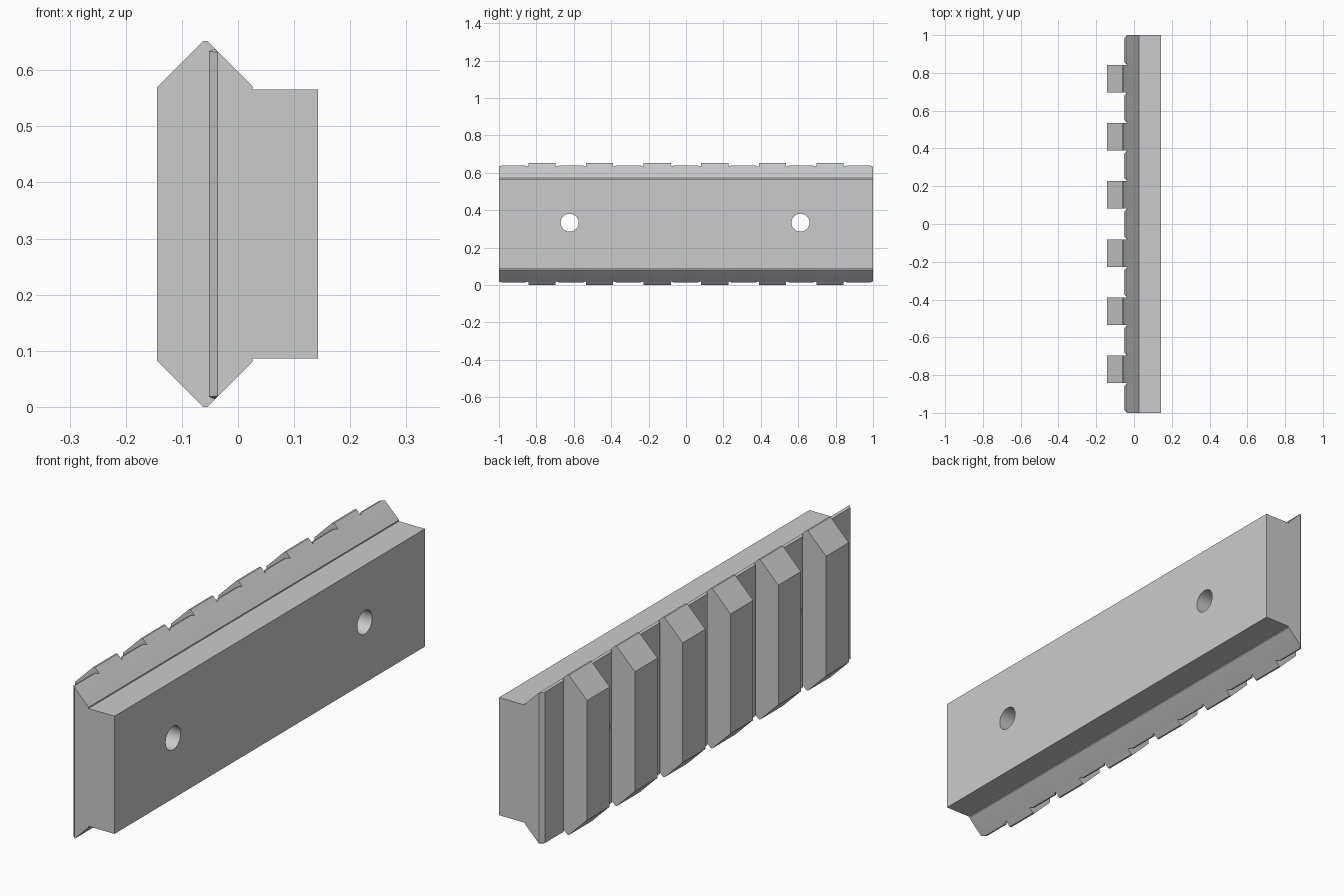
import bpy, bmesh, math
from mathutils import Matrix

if "Cube" in bpy.data.objects:
    bpy.data.objects.remove(bpy.data.objects["Cube"])

MID = 0.326  # height of the symmetry plane

grey = bpy.data.materials.new("plain grey")
grey.diffuse_color = (0.6, 0.6, 0.6, 1)
grey.use_nodes = True
grey.node_tree.nodes["Principled BSDF"].inputs["Base Color"].default_value = grey.diffuse_color


def loft(name, sections):
    """Skin closed sections, each (y, upper half profile of (x, z)), mirrored about MID."""
    bm = bmesh.new()
    rings = []
    for y, half in sections:
        ring = half + [(x, 2 * MID - z) for x, z in reversed(half)]
        rings.append([bm.verts.new((x, y, z)) for x, z in ring])
    n = len(rings[0])
    for a, b in zip(rings, rings[1:]):
        for i in range(n):
            j = (i + 1) % n
            bm.faces.new((a[i], a[j], b[j], b[i]))
    bm.faces.new(rings[0])
    bm.faces.new(rings[-1])
    bmesh.ops.recalc_face_normals(bm, faces=bm.faces)
    mesh = bpy.data.meshes.new(name)
    bm.to_mesh(mesh)
    bm.free()
    mesh.materials.append(grey)
    ob = bpy.data.objects.new(name, mesh)
    bpy.context.collection.objects.link(ob)
    return ob


# Cross-sections of the rail body: low next to teeth and ends, raised in the slots
body = [(0.143, 0.566), (0.026, 0.566), (0.026, 0.571), (-0.036, 0.633)]
low = body + [(-0.0362, 0.633), (-0.0364, 0.632)]
raised = body + [(-0.042, 0.638), (-0.052, 0.634)]

# Six cross teeth
HALF = 0.073
centres = [(i - 2.5) * 0.308 for i in range(6)]
tooth = [(-0.036, 0.633), (-0.055, 0.652), (-0.062, 0.652), (-0.144, 0.570)]
for i, c in enumerate(centres):
    loft(f"tooth_{i + 1}", [(c - HALF, tooth), (c + HALF, tooth)])

# Rail body, with chamfered slot floors between the teeth
starts = [-1.0] + [c + HALF for c in centres]
ends = [c - HALF for c in centres] + [1.0]
sections = []
for s, e in zip(starts, ends):
    sections += [(s, low), (s + 0.016, raised), (e - 0.016, raised), (e, low)]
rail = loft("rail_body", sections)

# Two through holes for mounting screws
for i, y in enumerate((-0.622, 0.612)):
    mesh = bpy.data.meshes.new("hole_cutter")
    bm = bmesh.new()
    bmesh.ops.create_cone(bm, cap_ends=True, segments=48, radius1=0.048, radius2=0.048, depth=1.0,
                          matrix=Matrix.Translation((0, y, 0.333)) @ Matrix.Rotation(math.pi / 2, 4, 'Y'))
    bm.to_mesh(mesh)
    bm.free()
    mesh.materials.append(grey)
    cutter = bpy.data.objects.new(f"hole_cutter_{i + 1}", mesh)
    bpy.context.collection.objects.link(cutter)
    cutter.hide_render = True
    cutter.hide_set(True)
    mod = rail.modifiers.new(f"screw_hole_{i + 1}", 'BOOLEAN')
    mod.operation = 'DIFFERENCE'
    mod.solver = 'EXACT'
    mod.object = cutter

# Apply the cuts and smooth only the hole walls
bpy.context.view_layer.objects.active = rail
rail.select_set(True)
for mod in list(rail.modifiers):
    bpy.ops.object.modifier_apply(modifier=mod.name)
bpy.ops.object.shade_smooth_by_angle(angle=math.radians(15))
